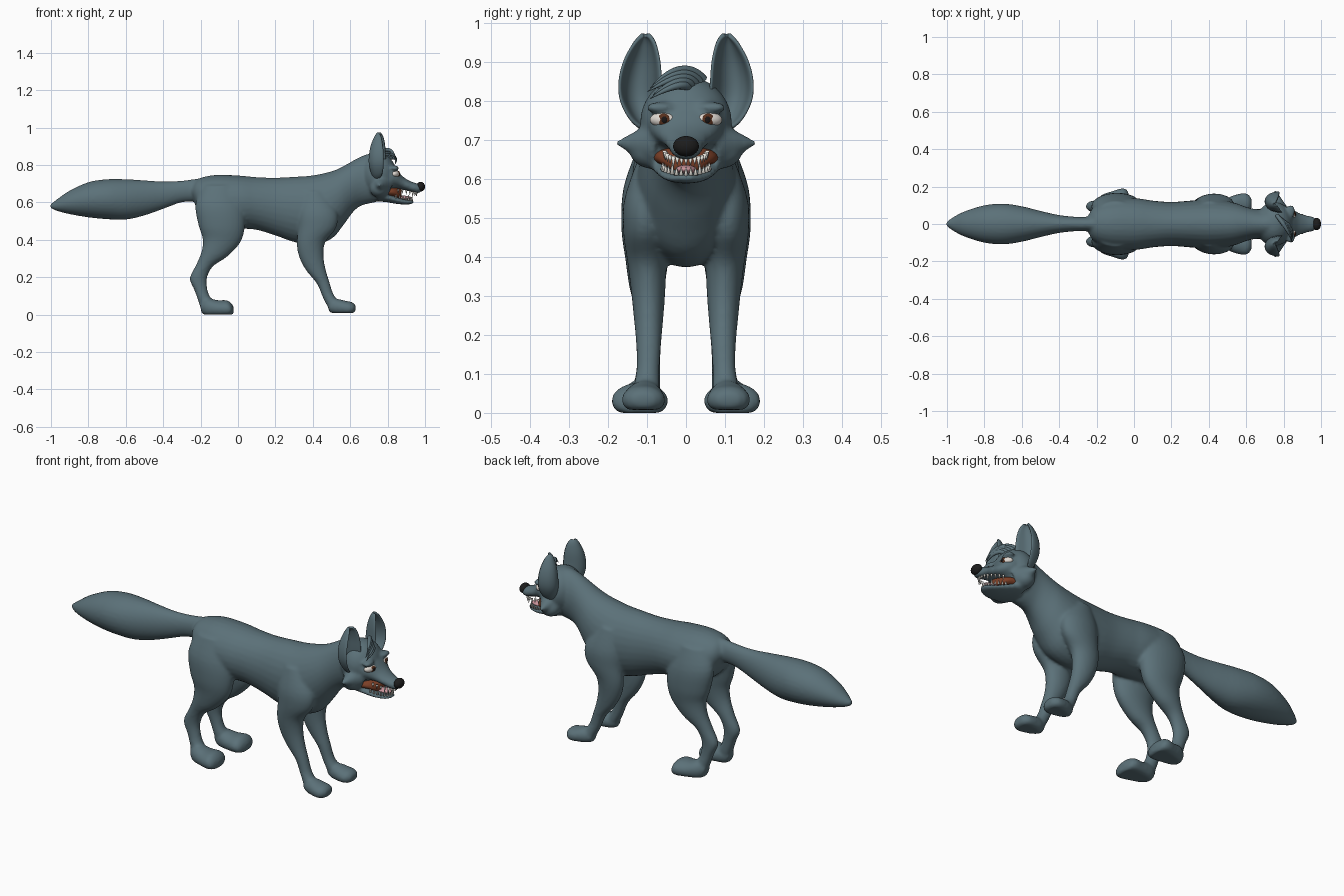
import bpy, bmesh, math
from mathutils import Matrix, Vector

SIDES = (1, -1)
FUR = (0.105, 0.165, 0.19, 1)


def smooth_rows(rows, steps=4):
    """Catmull-Rom interpolation of number rows."""
    out = []
    for i in range(len(rows) - 1):
        p = [rows[max(0, min(len(rows) - 1, i + k))] for k in (-1, 0, 1, 2)]
        for s in range(steps):
            t = s / steps
            out.append([0.5 * (2 * b + (c - a) * t + (2 * a - 5 * b + 4 * c - d) * t * t
                               + (3 * b - a - 3 * c + d) * t ** 3) for a, b, c, d in zip(*p)])
    return out + [list(rows[-1])]


def loft(bm, rows, side=1, floor=None, n=28):
    """Rows: x,z of one edge, x,z of the opposite edge, y centre, y half width."""
    rings = []
    for ax, az, bx, bz, yc, ry in smooth_rows(rows):
        ring = []
        for k in range(n):
            a = 2 * math.pi * k / n
            c = math.cos(a) / 2
            z = (az + bz) / 2 + c * (az - bz)
            if floor is not None:
                z = max(z, floor)
            ring.append(bm.verts.new(((ax + bx) / 2 + c * (ax - bx),
                                      side * (yc + ry * math.sin(a)), z)))
        rings.append(ring)
    for r, q in zip(rings, rings[1:]):
        for k in range(n):
            bm.faces.new((r[k], r[(k + 1) % n], q[(k + 1) % n], q[k]))
    bm.faces.new(rings[0][::-1])
    bm.faces.new(rings[-1])


def ball(bm, loc, radii, turn=0):
    m = Matrix.Translation(loc) @ Matrix.Rotation(turn, 4, 'Z') @ Matrix.Diagonal((*radii, 1))
    bmesh.ops.create_uvsphere(bm, u_segments=28, v_segments=18, radius=1, matrix=m)


def cone(bm, base, tip, radius, flat=1):
    d = Vector(tip) - Vector(base)
    m = (Matrix.Translation((Vector(base) + Vector(tip)) / 2) @ Matrix.Diagonal((flat, 1, 1, 1))
         @ d.to_track_quat('Z', 'Y').to_matrix().to_4x4())
    bmesh.ops.create_cone(bm, cap_ends=True, segments=16, radius1=radius,
                          radius2=radius * 0.06, depth=d.length, matrix=m)


def paint(ob, color):
    m = bpy.data.materials.new(ob.name + "_color")
    m.diffuse_color = color
    ob.data.materials.append(m)


def finish(bm, name, color):
    bmesh.ops.recalc_face_normals(bm, faces=bm.faces)
    for f in bm.faces:
        f.smooth = True
    me = bpy.data.meshes.new(name)
    bm.to_mesh(me)
    bm.free()
    ob = bpy.data.objects.new(name, me)
    bpy.context.collection.objects.link(ob)
    paint(ob, color)
    return ob


# Torso and neck
body = bmesh.new()
loft(body, [(-.245, .69, -.24, .62, 0, .05), (-.21, .727, -.2, .53, 0, .1),
            (-.12, .747, -.1, .47, 0, .135), (0, .744, .02, .46, 0, .138),
            (.1, .735, .1, .453, 0, .125), (.2, .732, .2, .423, 0, .118),
            (.3, .737, .3, .388, 0, .125), (.38, .742, .4, .373, 0, .132),
            (.45, .754, .5, .405, 0, .127), (.52, .773, .565, .48, 0, .112),
            (.58, .803, .615, .548, 0, .092), (.64, .837, .66, .583, 0, .08),
            (.7, .86, .73, .6, 0, .08), (.76, .86, .78, .62, 0, .08)])
# Tail
loft(body, [(-1.004, .59, -1.004, .57, 0, .01), (-.96, .622, -.97, .555, 0, .038),
            (-.9, .663, -.9, .537, 0, .07), (-.8, .708, -.8, .52, 0, .1),
            (-.7, .724, -.7, .51, 0, .109), (-.6, .724, -.6, .508, 0, .095),
            (-.5, .718, -.5, .53, 0, .07), (-.4, .712, -.4, .565, 0, .048),
            (-.3, .716, -.3, .6, 0, .038), (-.2, .73, -.2, .605, 0, .04)])
# Head: skull, upper muzzle, lower jaw
ball(body, (.75, 0, .745), (.1, .118, .118))
loft(body, [(.78, .83, .78, .66, 0, .1), (.82, .805, .82, .668, 0, .095),
            (.85, .775, .85, .674, 0, .08), (.88, .74, .88, .668, 0, .06),
            (.92, .714, .92, .658, 0, .047), (.955, .702, .955, .649, 0, .039),
            (.98, .692, .98, .655, 0, .024)])
loft(body, [(.74, .67, .74, .605, 0, .09), (.79, .655, .79, .602, 0, .088),
            (.84, .636, .84, .593, 0, .074), (.88, .62, .88, .589, 0, .059),
            (.915, .613, .915, .589, 0, .042), (.94, .61, .94, .597, 0, .022)])
for s in SIDES:
    # Cheek ruff and brows
    cone(body, (.765, s * .075, .69), (.755, s * .182, .692), .062, 1)
    ball(body, (.755, s * .085, .672), (.05, .06, .046))
    ball(body, (.832, s * .06, .783), (.027, .045, .015), s * -.3)
    # Hind leg and paw
    loft(body, [(0, .69, -.19, .69, .07, .05), (.035, .57, -.228, .59, .092, .068),
                (.037, .47, -.212, .48, .1, .066), (.012, .385, -.19, .41, .1, .056),
                (-.06, .308, -.193, .345, .1, .046), (-.135, .257, -.222, .27, .095, .036),
                (-.167, .19, -.258, .195, .094, .031), (-.16, .12, -.233, .13, .096, .03),
                (-.14, .08, -.205, .05, .1, .035)], s)
    loft(body, [(-.205, .065, -.195, .01, .105, .026), (-.165, .088, -.17, -.01, .11, .048),
                (-.11, .077, -.11, -.015, .115, .063), (-.06, .077, -.06, -.015, .119, .073),
                (-.035, .06, -.035, -.008, .119, .06), (-.024, .042, -.024, .005, .119, .025)],
         s, 0)
    # Front leg and paw
    loft(body, [(.47, .66, .34, .66, .075, .045), (.53, .55, .325, .55, .1, .058),
                (.525, .465, .323, .465, .105, .056), (.468, .39, .314, .38, .1, .05),
                (.457, .32, .328, .305, .097, .044), (.467, .25, .365, .235, .096, .038),
                (.487, .18, .422, .165, .096, .032), (.508, .115, .452, .095, .098, .03),
                (.53, .08, .48, .04, .102, .035)], s)
    loft(body, [(.48, .06, .488, .015, .104, .025), (.525, .083, .52, 0, .106, .044),
                (.58, .073, .58, -.005, .109, .056), (.61, .067, .61, 0, .109, .05),
                (.629, .05, .629, .02, .109, .028)], s, .008)
# Fuse everything into one smooth skin
fur = finish(body, "body", FUR)
rm = fur.modifiers.new("fuse", 'REMESH')
rm.mode = 'VOXEL'
rm.voxel_size = 0.008
rm.use_smooth_shade = True
sm = fur.modifiers.new("soften", 'SMOOTH')
sm.factor = 0.5
sm.iterations = 6

# Ears: cupped shells. Rows: z, inner y, outer y, rim x
EAR = [(.725, .075, .105, .765), (.75, .062, .14, .785), (.8, .06, .167, .792),
       (.85, .064, .171, .792), (.9, .068, .159, .789), (.94, .077, .138, .782),
       (.96, .087, .122, .774), (.97, .098, .11, .766)]
for s in SIDES:
    bm = bmesh.new()
    grid = []
    for z, y0, y1, x in smooth_rows(EAR, 3):
        grid.append([])
        for k in range(13):
            u = k / 6 - 1
            back = .075 * ((y1 - y0) / .1) * math.sqrt(max(0, 1 - u * u))
            grid[-1].append(bm.verts.new((x - back - .012 * (u + 1) / 2,
                                          s * (y0 + (y1 - y0) * (u + 1) / 2), z)))
    for a, b in zip(grid, grid[1:]):
        for k in range(12):
            bm.faces.new((a[k], a[k + 1], b[k + 1], b[k]))
    ear = finish(bm, "ear", FUR)
    so = ear.modifiers.new("thickness", 'SOLIDIFY')
    so.thickness = .012
    so.offset = 0
    ear.modifiers.new("round", 'SUBSURF').levels = 1

# Forelock: tapered strands swept to one side
for i in range(5):
    cu = bpy.data.curves.new("hair_strand", 'CURVE')
    cu.dimensions = '3D'
    cu.bevel_depth = .011
    cu.bevel_resolution = 3
    sp = cu.splines.new('NURBS')
    pts = [(.765 + .01 * i, .045 - .01 * i, .855 - .006 * i), (.8 + .008 * i, 0, .905 - .013 * i),
           (.832 + .006 * i, -.05, .873 - .01 * i), (.84, -.085 - .007 * (i % 3), .842 - .009 * i)]
    sp.points.add(3)
    for p, co, r in zip(sp.points, pts, (1, 1.1, .7, .08)):
        p.co = (*co, 1)
        p.radius = r
    sp.use_endpoint_u = True
    cu.use_fill_caps = True
    ob = bpy.data.objects.new("hair_strand", cu)
    bpy.context.collection.objects.link(ob)
    paint(ob, FUR)

# Eyes and nose
eye, iris, pupil, nose = (bmesh.new() for _ in range(4))
for s in SIDES:
    ball(eye, (.842, s * .06, .752), (.02, .034, .019), s * .35)
    ball(iris, (.858, s * .057, .752), (.006, .016, .016), s * .25)
    ball(pupil, (.862, s * .056, .752), (.004, .008, .009), s * .25)
ball(nose, (.977, 0, .684), (.023, .033, .026))
finish(eye, "eye_whites", (.75, .7, .65, 1))
finish(iris, "irises", (.1, .03, .012, 1))
finish(pupil, "pupils", (.01, .008, .008, 1))
finish(nose, "nose", (.012, .012, .012, 1))

# Mouth lining, tongue and teeth
mouth, tongue, teeth = (bmesh.new() for _ in range(3))
loft(mouth, [(.79, .685, .79, .625, 0, .085), (.83, .684, .83, .625, 0, .075),
             (.86, .675, .86, .615, 0, .05), (.875, .668, .875, .61, 0, .02)])
ball(tongue, (.885, 0, .624), (.045, .027, .012))
for i in range(15):
    a = math.radians(-84 + 12 * i)
    c, w = math.cos(a), math.sin(a)
    size = 1.5 if i in (4, 10) else 1
    x, y, z = .845 + .11 * c, .055 * w, .675 - .02 * c
    cone(teeth, (x, y, z), (x, y, z - .022 * size), .006)
    x, y, z = .835 + .095 * c, .06 * w, .625 - .017 * c
    cone(teeth, (x, y, z), (x, y, z + .022 * size), .006)
finish(mouth, "mouth_lining", (.2, .05, .02, 1))
finish(tongue, "tongue", (.6, .3, .33, 1))
finish(teeth, "teeth", (.8, .78, .72, 1))
